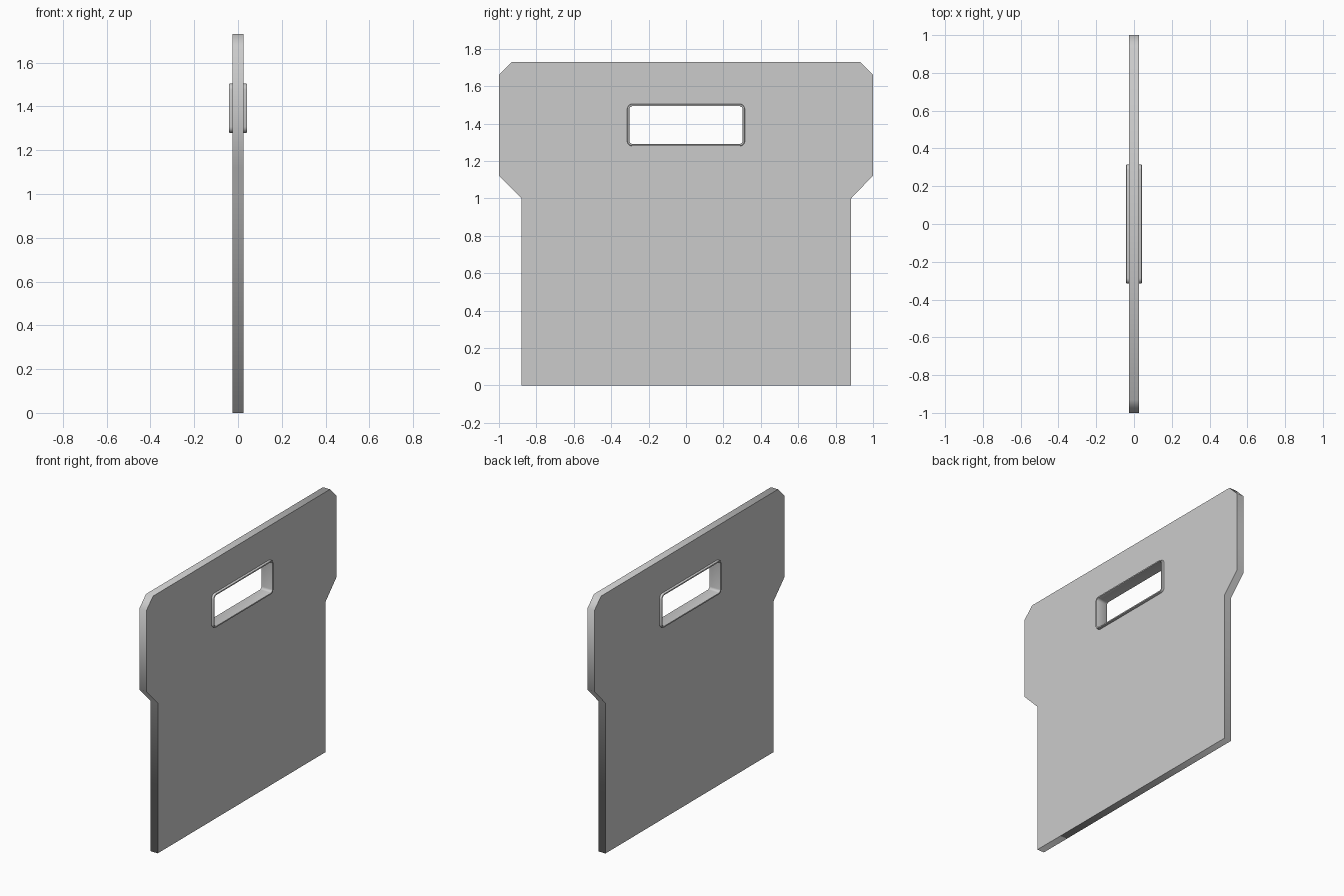
import bpy, bmesh, math

if "Cube" in bpy.data.objects:
    bpy.data.objects.remove(bpy.data.objects["Cube"])

HALF_T = 0.026            # half thickness of the panel
HOLE_Z = 1.392            # centre height of the hand hole


def rounded_rect(inset, steps=4):
    """Rounded outline of the hand hole in (y, z), shrunk by inset."""
    hy, hz, r = 0.315 - inset, 0.113 - inset, 0.028 - inset
    pts = []
    for k, (sy, sz) in enumerate([(1, 1), (-1, 1), (-1, -1), (1, -1)]):
        for i in range(steps + 1):
            a = math.pi / 2 * (k + i / steps)
            pts.append((sy * (hy - r) + r * math.cos(a),
                        HOLE_Z + sz * (hz - r) + r * math.sin(a)))
    return pts


def filled_plate(name, outlines, half_t):
    """Plate in the YZ plane; inner outlines become holes."""
    cu = bpy.data.curves.new(name, 'CURVE')
    cu.dimensions, cu.fill_mode, cu.extrude = '2D', 'BOTH', half_t
    for pts in outlines:
        sp = cu.splines.new('POLY')
        sp.points.add(len(pts) - 1)
        for p, (y, z) in zip(sp.points, pts):
            p.co = (y, z, 0, 1)
        sp.use_cyclic_u = True
    ob = bpy.data.objects.new(name, cu)
    bpy.context.collection.objects.link(ob)
    ob.rotation_euler = (math.pi / 2, 0, math.pi / 2)
    bpy.ops.object.select_all(action='DESELECT')
    ob.select_set(True)
    bpy.context.view_layer.objects.active = ob
    bpy.ops.object.convert(target='MESH')
    bpy.ops.object.transform_apply(location=False, rotation=True, scale=False)
    return bpy.context.object


# Flat panel with wide chamfered shoulders and a hand hole
outline = [(-0.88, 0), (0.883, 0), (0.883, 1.0), (1, 1.122), (1, 1.66),
           (0.93, 1.73), (-0.93, 1.73), (-1, 1.66), (-1, 1.122), (-0.88, 1.0)]
filled_plate("panel", [outline, rounded_rect(0.006)], HALF_T)

# Raised rim lining the hole: a small softened section swept round the outline
section = [(-0.036, 0), (-0.041, 0.002), (-0.042, 0.006), (-0.041, 0.010), (-0.036, 0.012)]
section += [(-x, d) for x, d in reversed(section)]
bm = bmesh.new()
rings = [[bm.verts.new((x, y, z)) for y, z in rounded_rect(d)] for x, d in section]
for a, b in zip(rings, rings[1:] + rings[:1]):
    for i in range(len(a)):
        j = (i + 1) % len(a)
        bm.faces.new((a[i], a[j], b[j], b[i]))
bmesh.ops.recalc_face_normals(bm, faces=bm.faces)
me = bpy.data.meshes.new("handle_rim")
bm.to_mesh(me)
bm.free()
rim = bpy.data.objects.new("handle_rim", me)
bpy.context.collection.objects.link(rim)
bpy.ops.object.select_all(action='DESELECT')
rim.select_set(True)
bpy.context.view_layer.objects.active = rim
bpy.ops.object.shade_smooth_by_angle(angle=math.radians(35))
